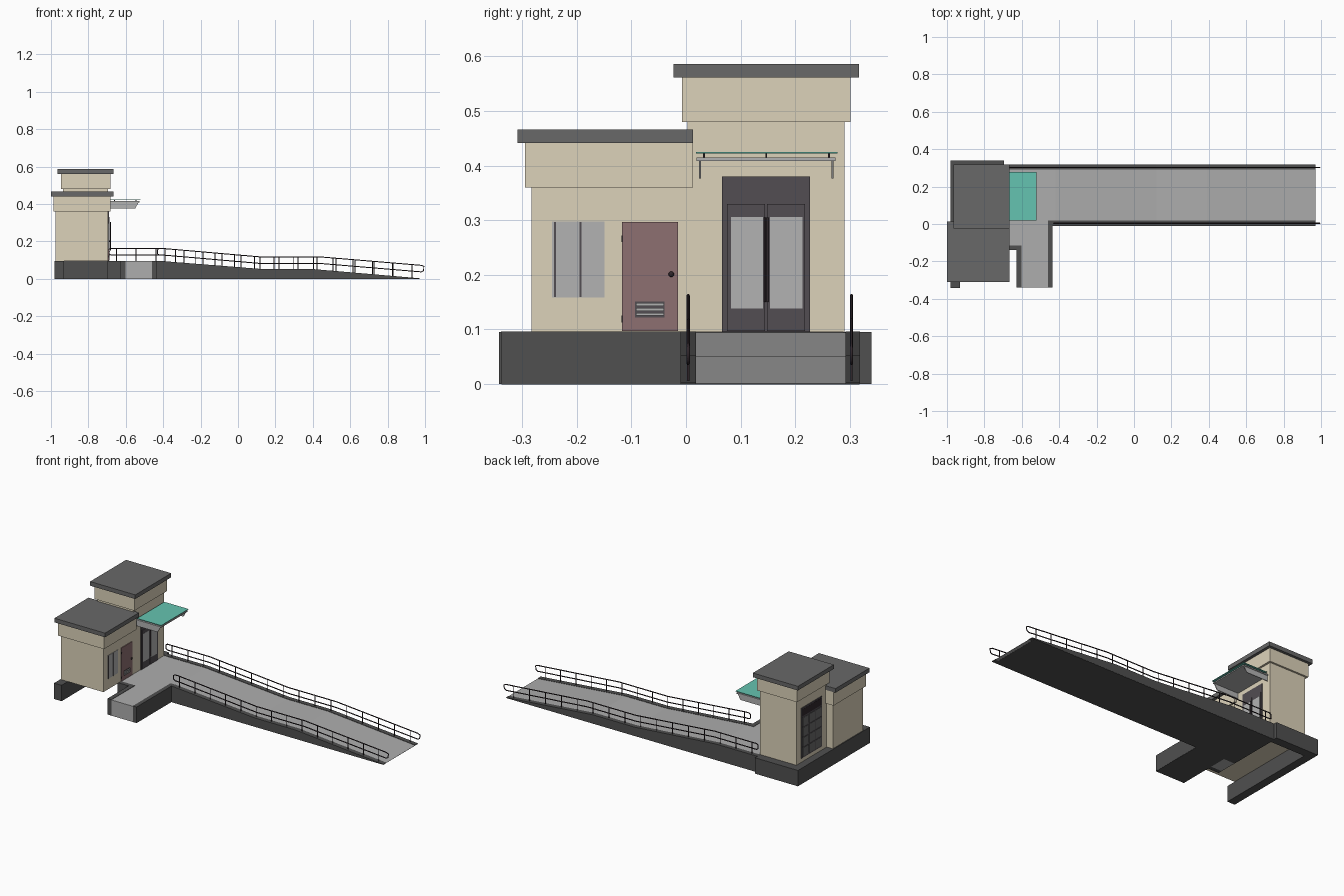
import bpy, math
from mathutils import Vector

if "Cube" in bpy.data.objects:
    bpy.data.objects.remove(bpy.data.objects["Cube"])


def mat(name, r, g, b):
    m = bpy.data.materials.new(name)
    m.diffuse_color = (r, g, b, 1)
    m.use_nodes = True
    m.node_tree.nodes["Principled BSDF"].inputs["Base Color"].default_value = m.diffuse_color
    return m


CREAM = mat("cream_render", 0.72, 0.65, 0.49)
DARK = mat("dark_concrete", 0.08, 0.08, 0.08)
ROOF = mat("roof_grey", 0.14, 0.14, 0.14)
DECK = mat("deck_grey", 0.42, 0.42, 0.42)
FRAME = mat("door_frame", 0.085, 0.075, 0.085)
GLASS = mat("pane_grey", 0.45, 0.45, 0.45)
MAUVE = mat("mauve_door", 0.27, 0.16, 0.165)
GREEN = mat("green_glass", 0.13, 0.55, 0.44)
STEEL = mat("rail_steel", 0.03, 0.02, 0.025)


def mesh(name, verts, faces, m):
    me = bpy.data.meshes.new(name)
    me.from_pydata(verts, [], faces)
    ob = bpy.data.objects.new(name, me)
    bpy.context.collection.objects.link(ob)
    if m:
        me.materials.append(m)
    return ob


def prism(name, profile, y0, y1, m):
    """Extrude an (x, z) outline, listed anticlockwise, along y."""
    n = len(profile)
    verts = [(x, y, z) for y in (y0, y1) for x, z in profile]
    faces = [list(range(n)), list(range(2 * n - 1, n - 1, -1))]
    faces += [[i, n + i, n + (i + 1) % n, (i + 1) % n] for i in range(n)]
    return mesh(name, verts, faces, m)


def box(name, x, y, z, m):
    return prism(name, [(x[0], z[0]), (x[1], z[0]), (x[1], z[1]), (x[0], z[1])], y[0], y[1], m)


def tube(name, pts, r, m, cyclic=False):
    cu = bpy.data.curves.new(name, 'CURVE')
    cu.dimensions = '3D'
    cu.bevel_depth, cu.bevel_resolution, cu.use_fill_caps = r, 1, True
    sp = cu.splines.new('POLY')
    sp.points.add(len(pts) - 1)
    for p, c in zip(sp.points, pts):
        p.co = (*c, 1)
    sp.use_cyclic_u = cyclic
    cu.materials.append(m)
    ob = bpy.data.objects.new(name, cu)
    bpy.context.collection.objects.link(ob)


# Two blocks: wall, projecting parapet band, roof slab
F = -0.694
box("low_wall", (-0.975, F), (-0.283, 0.003), (0.095, 0.37), CREAM)
box("low_parapet", (-0.987, -0.682), (-0.295, 0.013), (0.36, 0.441), CREAM)
box("low_roof", (-1.0, -0.665), (-0.309, 0.013), (0.441, 0.466), ROOF)
box("tall_wall", (-0.935, F), (0.003, 0.29), (0.095, 0.49), CREAM)
box("tall_parapet", (-0.947, -0.682), (-0.007, 0.301), (0.48, 0.561), CREAM)
box("tall_roof", (-0.964, -0.665), (-0.023, 0.317), (0.561, 0.586), ROOF)

# Plinth strips behind and beside the building
box("plinth_side", (-0.98, -0.93), (-0.342, 0.34), (0, 0.095), DARK)
box("plinth_back", (-0.93, -0.695), (0.288, 0.34), (0, 0.095), DARK)

# Landing, side arm and their curbs
box("landing", (-0.70, -0.46), (-0.115, 0.292), (0, 0.094), DECK)
box("side_arm", (-0.602, -0.46), (-0.339, -0.115), (0, 0.094), DECK)
box("curb_return", (-0.70, -0.602), (-0.14, -0.115), (0, 0.096), DARK)
box("curb_arm_inner", (-0.627, -0.602), (-0.339, -0.14), (0, 0.096), DARK)
box("curb_arm_outer", (-0.46, -0.435), (-0.339, 0.018), (0, 0.096), DARK)

# Ramp: slope, rest landing, slope, between two curbs
path = [(-0.42, 0.094), (0.12, 0.051), (0.39, 0.051), (0.97, 0.001)]


def ramp(name, x0, lift, y0, y1, m):
    top = [(x, z + lift) for x, z in path]
    prism(name, [(x0, 0), (0.97, 0)] + top[::-1] + [(x0, top[0][1])], y0, y1, m)


ramp("ramp_deck", -0.46, 0, 0.018, 0.292, DECK)
ramp("ramp_curb_front", -0.435, 0.002, -0.01, 0.018, DARK)
ramp("ramp_curb_back", -0.695, 0.002, 0.292, 0.319, DARK)
box("ramp_underside", (-0.70, 0.95), (-0.009, 0.318), (-0.0005, 0.001), DARK)
box("arm_underside", (-0.627, -0.436), (-0.338, -0.009), (-0.0005, 0.001), DARK)


def height(x, pts):
    if x <= pts[0][0]:
        return pts[0][1]
    for (a, za), (b, zb) in zip(pts, pts[1:]):
        if x <= b:
            return za + (zb - za) * (x - a) / (b - a)
    return pts[-1][1]


# Handrails: looped double rail on posts
rail = [(-0.40, 0.162), (0.12, 0.117), (0.44, 0.117), (0.98, 0.072)]
for side, y, x0 in (("front", 0.004, -0.42), ("back", 0.303, -0.68)):
    top = [(x0, 0.162)] + rail
    loop = [(x, y, z) for x, z in top] + [(0.994, y, 0.066), (0.992, y, 0.044)]
    loop += [(x, y, z - 0.035) for x, z in top[::-1]]
    loop += [(x0 - 0.01, y, 0.133), (x0 - 0.01, y, 0.156)]
    tube("handrail_" + side, loop, 0.003, STEEL, True)
    count = round((0.93 - x0) / 0.107)
    for i in range(count + 1):
        x = x0 + 0.03 + i * (0.90 - x0) / count
        tube(f"post_{side}_{i}", [(x, y, height(x, path)), (x, y, height(x, rail))], 0.0025, STEEL)

# Glazed double door
box("entry_frame", (F - 0.01, F + 0.004), (0.066, 0.227), (0.095, 0.38), FRAME)
for i, y in enumerate((0.075, 0.148)):
    box(f"door_leaf_{i}", (F, F + 0.007), (y, y + 0.07), (0.097, 0.33), FRAME)
    g = 0.082 if i == 0 else 0.154
    box(f"door_pane_{i}", (F, F + 0.008), (g, g + 0.059), (0.138, 0.306), GLASS)
    h = 0.1445 if i == 0 else 0.1495
    tube(f"door_pull_{i}", [(F + 0.012, h, 0.15), (F + 0.012, h, 0.305)], 0.002, STEEL)

# Service door with vent, knob and hinges
box("service_door", (F - 0.01, F + 0.004), (-0.117, -0.015), (0.097, 0.297), MAUVE)
box("vent", (F, F + 0.006), (-0.093, -0.039), (0.122, 0.151), FRAME)
for i in range(3):
    box(f"vent_slat_{i}", (F, F + 0.009), (-0.092, -0.04), (0.125 + i * 0.009, 0.13 + i * 0.009), GLASS)
bpy.ops.mesh.primitive_uv_sphere_add(segments=12, ring_count=8, radius=0.005, location=(F + 0.008, -0.027, 0.201))
bpy.context.object.name = "door_knob"
bpy.context.object.data.materials.append(STEEL)
for i, z in enumerate((0.113, 0.26)):
    box(f"hinge_{i}", (F, F + 0.006), (-0.118, -0.115), (z, z + 0.012), STEEL)

# Side window
box("window_pane", (F - 0.01, F + 0.002), (-0.245, -0.149), (0.158, 0.298), GLASS)
for i, y in enumerate((-0.242, -0.195)):
    box(f"window_mullion_{i}", (F, F + 0.004), (y, y + 0.004), (0.159, 0.297), FRAME)

# Rear gridded window
B = -0.935
box("rear_window_frame", (B - 0.004, B + 0.01), (0.055, 0.245), (0.12, 0.42), FRAME)
box("rear_transom", (B - 0.005, B), (0.062, 0.238), (0.37, 0.412), STEEL)
for r in range(4):
    for c in range(3):
        y, z = 0.062 + c * 0.06, 0.128 + r * 0.06
        box(f"rear_pane_{r}_{c}", (B - 0.006, B), (y, y + 0.054), (z, z + 0.052), ROOF)

# Entrance canopy
box("canopy_glass", (-0.682, -0.522), (0.018, 0.277), (0.422, 0.425), GREEN)
box("canopy_frame", (-0.694, -0.527), (0.019, 0.274), (0.408, 0.415), GLASS)
for i, y in enumerate((0.0235, 0.266)):
    prism(f"canopy_arm_{i}", [(-0.694, 0.376), (-0.55, 0.376), (-0.53, 0.41), (-0.694, 0.41)], y, y + 0.004, GLASS)
for i, y in enumerate((0.033, 0.147, 0.262)):
    for j, x in enumerate((-0.66, -0.545)):
        tube(f"canopy_spacer_{i}_{j}", [(x, y, 0.412), (x, y, 0.423)], 0.002, STEEL)
